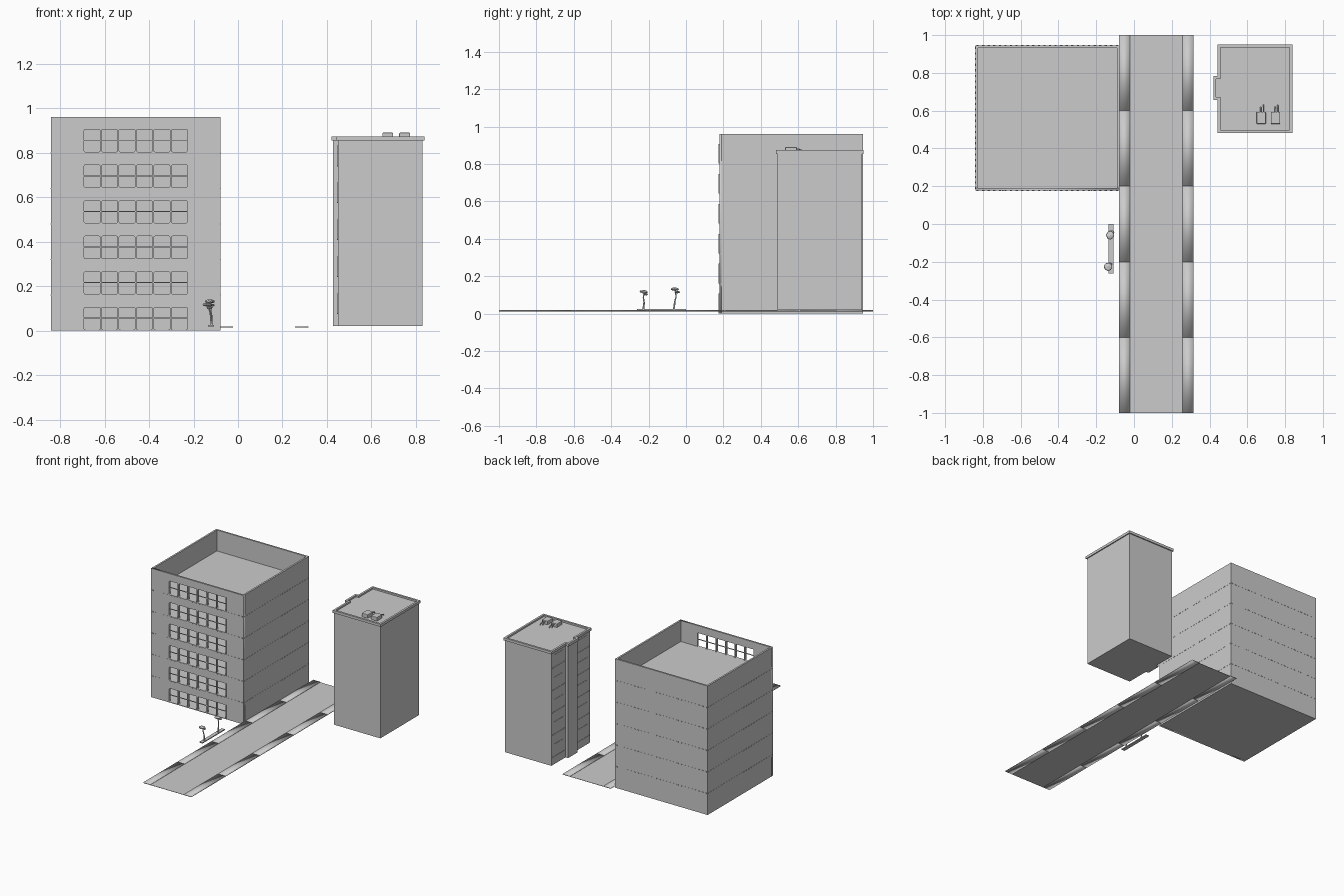
import bpy, bmesh, math, random
from mathutils import Matrix, Vector

if "Cube" in bpy.data.objects:
    bpy.data.objects.remove(bpy.data.objects["Cube"])

random.seed(4)


def boxes(name, items):
    """One object from boxes given as (x0, x1, y0, y1, z0, z1)."""
    bm = bmesh.new()
    for x0, x1, y0, y1, z0, z1 in items:
        m = Matrix.Translation(((x0 + x1) / 2, (y0 + y1) / 2, (z0 + z1) / 2))
        m = m @ Matrix.Diagonal((x1 - x0, y1 - y0, z1 - z0, 1))
        bmesh.ops.create_cube(bm, size=1, matrix=m)
    return finish(name, bm)


def finish(name, bm):
    me = bpy.data.meshes.new(name)
    bm.to_mesh(me)
    bm.free()
    ob = bpy.data.objects.new(name, me)
    bpy.context.collection.objects.link(ob)
    return ob


def prism(name, pts, z0, z1):
    bm = bmesh.new()
    f = bm.faces.new([bm.verts.new((x, y, z0)) for x, y in pts])
    r = bmesh.ops.extrude_face_region(bm, geom=[f])
    bmesh.ops.translate(bm, vec=(0, 0, z1 - z0),
                        verts=[v for v in r["geom"] if isinstance(v, bmesh.types.BMVert)])
    bmesh.ops.recalc_face_normals(bm, faces=bm.faces)
    return finish(name, bm)


def tube(name, pts, radii, close=True):
    cu = bpy.data.curves.new(name, 'CURVE')
    cu.dimensions = '3D'
    cu.bevel_depth = 1
    cu.bevel_resolution = 1
    cu.use_fill_caps = close
    s = cu.splines.new('POLY')
    s.points.add(len(pts) - 1)
    for p, co, r in zip(s.points, pts, radii):
        p.co, p.radius = (*co, 1), r
    ob = bpy.data.objects.new(name, cu)
    bpy.context.collection.objects.link(ob)
    return ob


def rounded(x0, x1, z0, z1, r):
    pts = []
    for cx, cz, a in ((x1 - r, z1 - r, 0), (x0 + r, z1 - r, 90), (x0 + r, z0 + r, 180), (x1 - r, z0 + r, 270)):
        for k in range(3):
            t = math.radians(a + 45 * k)
            pts.append((cx + r * math.cos(t), cz + r * math.sin(t)))
    return pts


# Large block: street wall with rows of real openings
X0, X1, Y0, Y1, T, S = -0.84, -0.078, 0.178, 0.945, 0.013, 0.16
outlines = [[(X0, 0), (X1, 0), (X1, 6 * S), (X0, 6 * S)]]
bars, posts = [], []
for row in range(6):
    z = row * S
    for col in range(6):
        x = -0.692 + 0.0785 * col
        outlines.append(rounded(x, x + 0.072, z + 0.004, z + 0.105, 0.006))
        bars.append((x, x + 0.072, Y0 + 0.003, Y0 + 0.009, z + 0.054, z + 0.058))
    for col in range(7):
        x = -0.6952 + 0.0785 * col
        posts.append((x - 0.003, x + 0.003, Y0 - 0.003, Y0 + 0.006, z + 0.002, z + 0.107))
cu = bpy.data.curves.new("window_wall", 'CURVE')
cu.dimensions = '2D'
cu.fill_mode = 'BOTH'
cu.extrude = T / 2
for pts in outlines:
    s = cu.splines.new('POLY')
    s.points.add(len(pts) - 1)
    for p, co in zip(s.points, pts):
        p.co = (*co, 0, 1)
    s.use_cyclic_u = True
wall = bpy.data.objects.new("window_wall", cu)
bpy.context.collection.objects.link(wall)
wall.rotation_euler = (math.pi / 2, 0, 0)
wall.location = (0, Y0 + T / 2, 0)
boxes("window_bars", bars)
boxes("window_posts", posts)

# Large block: plain walls and floor slabs, top slab is the sunken roof
boxes("plain_walls", [(X0, X0 + T, Y0 + T, Y1, 0, 6 * S), (X1 - T, X1, Y0 + T, Y1, 0, 6 * S),
                      (X0 + T, X1 - T, Y1 - T, Y1, 0, 6 * S)])
boxes("floor_slabs", [(X0 + T, X1 - T, Y0 + T, Y1 - T, k * S, k * S + 0.004) for k in range(6)])

# Small studs marking each storey joint
studs = []
for k in range(1, 6):
    for i in range(26):
        x, y = X0 + 0.006 + 0.0295 * i, Y0 + 0.006 + 0.0297 * i
        z0, z1 = k * S - 0.003, k * S + 0.002
        studs += [(x, x + 0.012, yy - 0.002, yy + 0.002, z0, z1) for yy in (Y0, Y1)]
        studs += [(xx - 0.002, xx + 0.002, y, y + 0.012, z0, z1) for xx in (X0, X1)]
boxes("storey_studs", studs)


# Small tower with a projecting bay on the street side
def tower_plan(o):
    a, b, c = 0.45 - o, 0.83 + o, 0.428 - o
    return [(a, 0.49 - o), (b, 0.49 - o), (b, 0.942 + o), (a, 0.942 + o),
            (a, 0.775 + o), (c, 0.775 + o), (c, 0.665 - o), (a, 0.665 - o)]


prism("tower_body", tower_plan(0), 0.02, 0.862)

# Roof rim: ring between the outer and inner plan
bm = bmesh.new()
rings = [[bm.verts.new((x, y, z)) for x, y in tower_plan(o)]
         for o, z in ((0.008, 0.855), (0.008, 0.874), (-0.007, 0.874), (-0.007, 0.855))]
for k in range(4):
    A, B = rings[k], rings[(k + 1) % 4]
    for i in range(8):
        j = (i + 1) % 8
        bm.faces.new((A[i], A[j], B[j], B[i]))
bmesh.ops.recalc_face_normals(bm, faces=bm.faces)
finish("tower_roof_rim", bm)

# Street side window panels and ledges
panels, ledges = [], []
for k in range(5):
    z = 0.03 + 0.166 * k
    for y0, y1 in ((0.50, 0.655), (0.785, 0.932)):
        ledges.append((0.446, 0.452, y0, y1, z + 0.045, z + 0.05))
        panels.append((0.448, 0.452, y0 + 0.02, y1 - 0.02, z + 0.05, z + 0.14))
boxes("tower_windows", panels)
boxes("tower_ledges", ledges)

# Rooftop cooling units with two pipes each
for n, x in enumerate((0.649, 0.725)):
    u = boxes(f"cooling_unit_{n}", [(x, x + 0.049, 0.53, 0.593, 0.862, 0.89)])
    bv = u.modifiers.new("bevel", 'BEVEL')
    bv.width, bv.segments = 0.003, 2
    for m, (dx, ye) in enumerate(((0.022, 0.62), (0.036, 0.63))):
        tube(f"cooling_pipe_{n}_{m}",
             [(x + dx, 0.59, 0.882), (x + dx, 0.604, 0.88), (x + dx, ye - 0.006, 0.872), (x + dx, ye, 0.864)],
             [0.003] * 4)

# Road and smooth-shaded pavement sections
boxes("road", [(-0.025, 0.257, -1, 1, 0.013, 0.015)])
for side, (x0, x1) in {"left": (-0.08, -0.022), "right": (0.256, 0.316)}.items():
    for i in range(5):
        y = -1 + 0.4 * i
        p = boxes(f"pavement_{side}_{i}", [(x0, x1, y, y + 0.4, 0.013, 0.0185)])
        p.data.polygons.foreach_set("use_smooth", [True] * 6)

# Planting strip and two small trees
boxes("planting_strip", [(-0.134, -0.108, -0.262, 0.0, 0.018, 0.025)])


def tree(name, path, clumps):
    tube(name + "_trunk", path, [0.006, 0.004, 0.0035, 0.003])
    bm = bmesh.new()
    for x, y, z, rx, ry, rz in clumps:
        m = Matrix.Translation((x, y, z)) @ Matrix.Rotation(random.uniform(-.2, .2), 4, 'X')
        r = bmesh.ops.create_icosphere(bm, subdivisions=2, radius=1, matrix=m @ Matrix.Diagonal((rx, ry, rz, 1)))
        for v in r["verts"]:
            v.co += Vector((random.uniform(-.001, .001) for _ in range(3)))
    finish(name + "_leaves", bm)


tree("front_tree", [(-0.12, -0.228, 0.02), (-0.122, -0.224, 0.06), (-0.126, -0.228, 0.085), (-0.136, -0.224, 0.112)],
     [(-0.137, -0.226, 0.117, 0.023, 0.022, 0.009), (-0.128, -0.214, 0.103, 0.014, 0.010, 0.005)])
tree("rear_tree", [(-0.12, -0.065, 0.02), (-0.119, -0.06, 0.065), (-0.123, -0.053, 0.09), (-0.125, -0.058, 0.125)],
     [(-0.126, -0.06, 0.131, 0.022, 0.022, 0.009), (-0.119, -0.046, 0.115, 0.015, 0.014, 0.006)])
